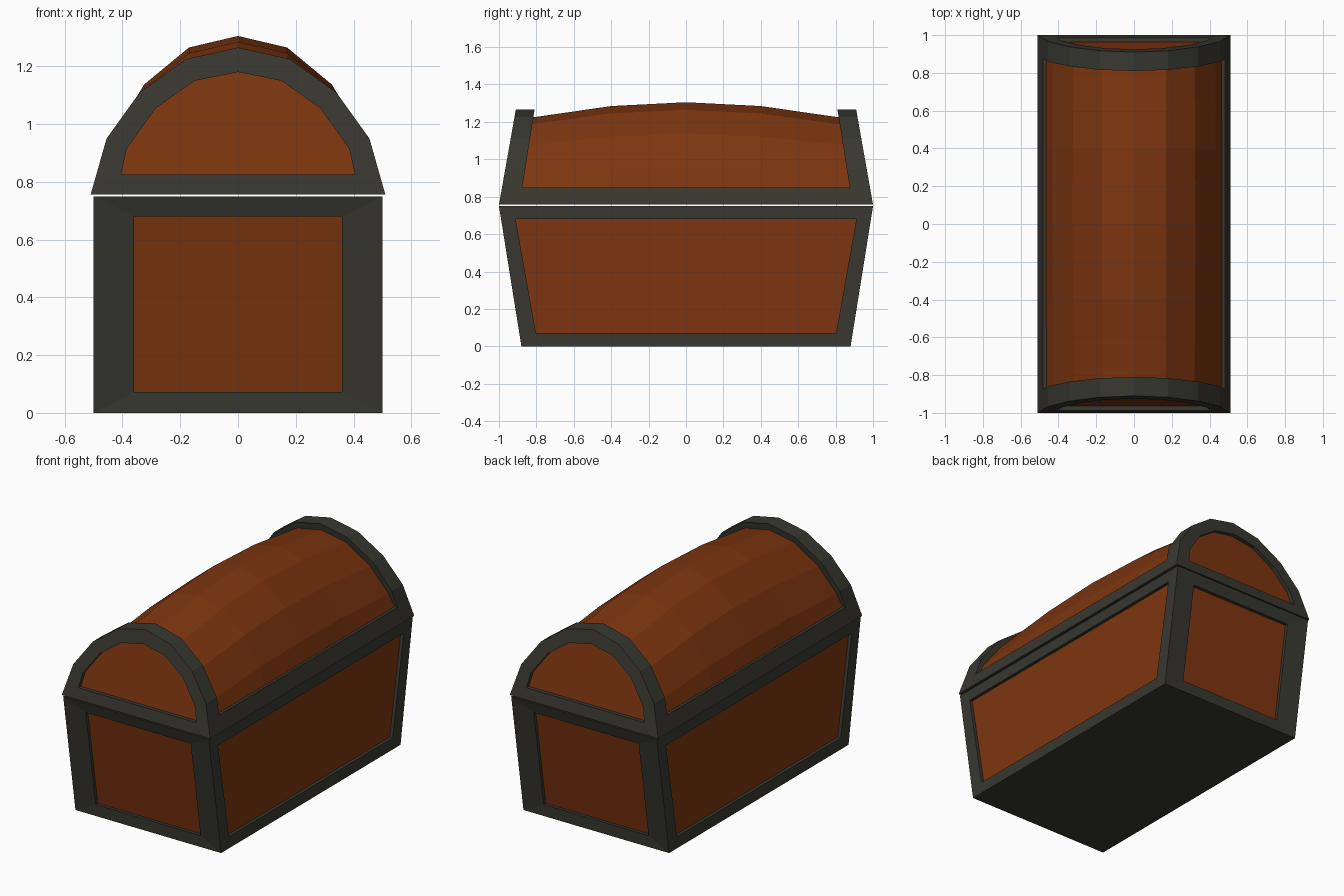
import bpy, bmesh
from mathutils import Vector

if "Cube" in bpy.data.objects:
    bpy.data.objects.remove(bpy.data.objects["Cube"])


def material(name, col):
    m = bpy.data.materials.new(name)
    m.diffuse_color = (*col, 1)
    m.use_nodes = True
    m.node_tree.nodes["Principled BSDF"].inputs["Base Color"].default_value = m.diffuse_color
    return m


IRON = material("dark iron", (0.040, 0.039, 0.030))
WOOD = material("red brown wood", (0.205, 0.036, 0.005))


def finish(name, bm, mats=(IRON, WOOD)):
    bmesh.ops.recalc_face_normals(bm, faces=bm.faces[:])
    me = bpy.data.meshes.new(name)
    bm.to_mesh(me)
    bm.free()
    for m in mats:
        me.materials.append(m)
    ob = bpy.data.objects.new(name, me)
    bpy.context.collection.objects.link(ob)
    return ob


def loft(bm, loops, cap_mat=0, side_mat=0):
    """Skin closed loops of points; the last cap takes cap_mat."""
    rings = [[bm.verts.new(p) for p in loop] for loop in loops]
    for a, b in zip(rings, rings[1:]):
        n = len(a)
        for i in range(n):
            j = (i + 1) % n
            bm.faces.new((a[i], a[j], b[j], b[i])).material_index = side_mat
    bm.faces.new(rings[0]).material_index = side_mat
    bm.faces.new(rings[-1]).material_index = cap_mat


def mirrored(half):
    return half + [(-x, z) for x, z in reversed(half) if x > 0]


# chest body: tapered box with recessed wooden panels on all four sides
def end_y(z):
    return 0.88 + 0.16 * z


bm = bmesh.new()
corner = {(sx, sy, z): bm.verts.new((sx * 0.5, sy * end_y(z), z))
          for sx in (-1, 1) for sy in (-1, 1) for z in (0, 0.75)}
around = [(-1, -1), (1, -1), (1, 1), (-1, 1)]
for z in (0, 0.75):
    bm.faces.new([corner[(*c, z)] for c in around])
for k in range(4):
    a, b = around[k], around[(k + 1) % 4]
    outer = [corner[(*a, 0)], corner[(*b, 0)], corner[(*b, 0.75)], corner[(*a, 0.75)]]
    is_end = a[1] == b[1]
    rings = [outer]
    for depth in ((0.01, 0.03) if is_end else (0.0, 0.02)):
        ring = []
        for c, z in ((a, 0.072), (b, 0.072), (b, 0.68), (a, 0.68)):
            if is_end:
                p = (c[0] * 0.36, c[1] * (end_y(z) - depth), z)
            else:
                p = (c[0] * (0.5 - depth), c[1] * (0.79 + 0.178 * z), z)
            ring.append(bm.verts.new(p))
        rings.append(ring)
    for r, s in zip(rings, rings[1:]):
        for i in range(4):
            j = (i + 1) % 4
            bm.faces.new((r[i], r[j], s[j], s[i]))
    bm.faces.new(rings[-1]).material_index = 1
finish("chest_body", bm)

# lid rail: band along the bottom of the lid
bm = bmesh.new()
rail = [(0.51, 0.757), (0.483, 0.85), (-0.483, 0.85), (-0.51, 0.757)]
loft(bm, [[(x, y, z) for x, z in rail] for y in (-0.89, 0.89)])
finish("lid_rail", bm)

# lid end arches with recessed wooden panels
OUTER = mirrored([(0.51, 0.757), (0.455, 0.95), (0.34, 1.11), (0.18, 1.225), (0, 1.265)])
INNER = mirrored([(0.405, 0.825), (0.385, 0.915), (0.285, 1.055), (0.15, 1.15), (0, 1.18)])


def arch_out(z):
    return 1.0 - (z - 0.757) * 0.177


def arch_in(z):
    return 0.875 - (z - 0.85) * 0.157


for s, name in ((-1, "front_lid_arch"), (1, "back_lid_arch")):
    bm = bmesh.new()
    loft(bm, [[(x, s * arch_in(z), z) for x, z in OUTER],
              [(x, s * arch_out(z), z) for x, z in OUTER],
              [(x, s * arch_out(z), z) for x, z in INNER],
              [(x, s * (arch_out(z) - 0.025), z) for x, z in INNER]], cap_mat=1)
    finish(name, bm)

# lid barrel: bulging wooden vault between the arches
MID = mirrored([(0.47, 0.84), (0.432, 0.96), (0.325, 1.137), (0.17, 1.265), (0, 1.305)])
END = mirrored([(0.468, 0.84), (0.43, 0.925), (0.32, 1.075), (0.17, 1.187), (0, 1.223)])


def barrel_loop(y, t):
    pts = [Vector(m).lerp(Vector(e), t) for m, e in zip(MID, END)]
    return [(p.x, y if y is not None else 0, p.y) for p in pts]


bm = bmesh.new()
tips = [[(x, s * (arch_in(z) + 0.01), z) for x, z in END] for s in (-1, 1)]
loft(bm, [tips[0], barrel_loop(-0.4, 0.25), barrel_loop(0, 0),
          barrel_loop(0.4, 0.25), tips[1]])
finish("lid_barrel", bm, (WOOD,))
